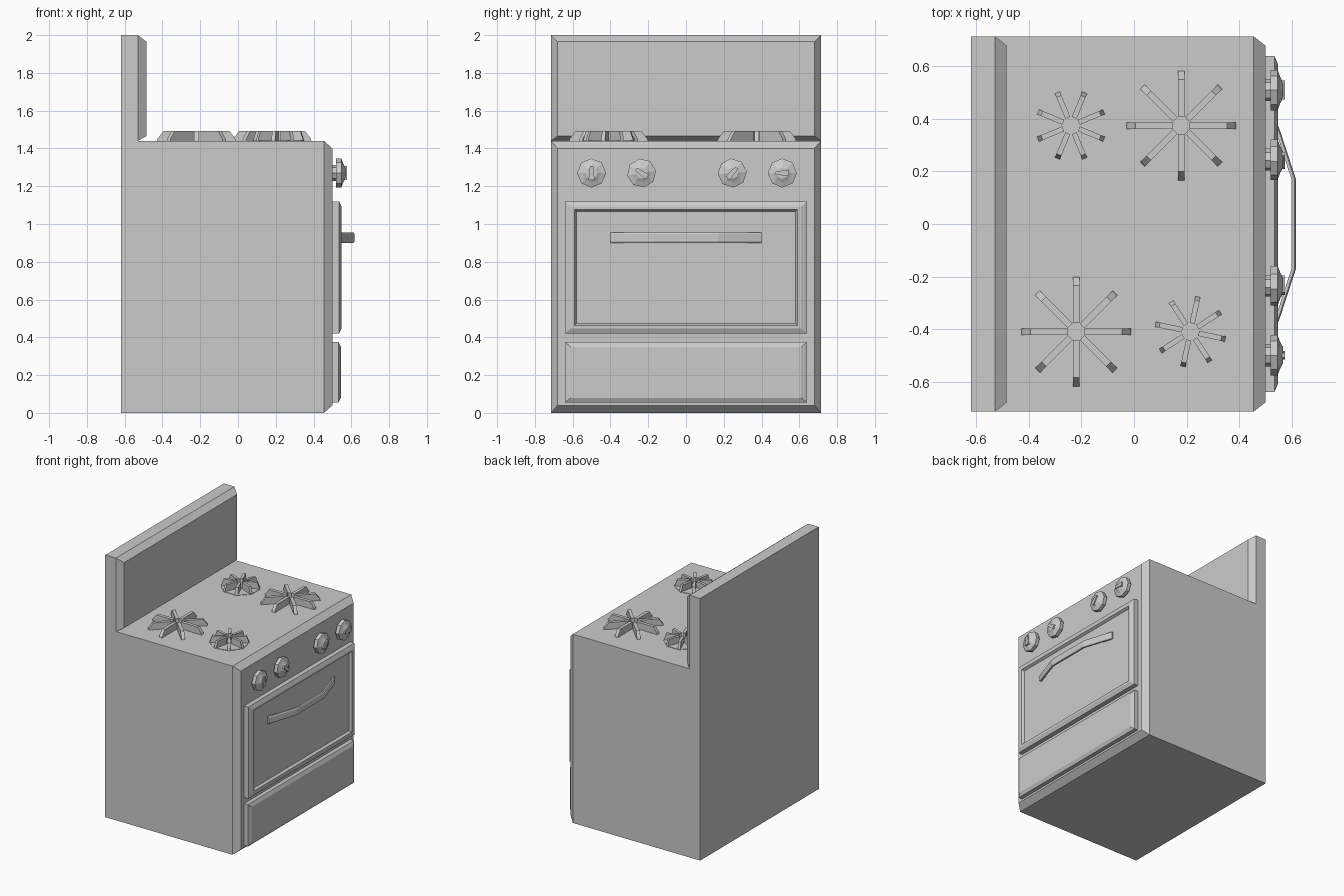
import bpy, bmesh
from math import sin, cos, pi, radians
from mathutils import Matrix, Vector

if "Cube" in bpy.data.objects:
    bpy.data.objects.remove(bpy.data.objects["Cube"])


def finish(name, bm, matrix=None):
    if matrix:
        bm.transform(matrix)
    bmesh.ops.recalc_face_normals(bm, faces=bm.faces[:])
    me = bpy.data.meshes.new(name)
    bm.to_mesh(me)
    bm.free()
    ob = bpy.data.objects.new(name, me)
    bpy.context.collection.objects.link(ob)
    return ob


def skin(name, loops, matrix=None):
    """Join equal-sized point loops with quads and cap both ends."""
    bm = bmesh.new()
    rings = [[bm.verts.new(p) for p in loop] for loop in loops]
    n = len(rings[0])
    for a, b in zip(rings, rings[1:]):
        for i in range(n):
            j = (i + 1) % n
            bm.faces.new((a[i], a[j], b[j], b[i]))
    bm.faces.new(rings[0])
    bm.faces.new(rings[-1])
    return finish(name, bm, matrix)


def panel(name, steps):
    """Stack of rectangles along x: (x, half width, bottom, top)."""
    return skin(name, [[(x, -w, z0), (x, w, z0), (x, w, z1), (x, -w, z1)]
                       for x, w, z0, z1 in steps])


def octagon(r, z):
    return [(r * cos(i * pi / 4), r * sin(i * pi / 4), z) for i in range(8)]


TOP = 1.44

# Cabinet and backsplash with chamfered fronts
panel("oven_body", [(-0.62, 0.715, 0, TOP), (0.455, 0.715, 0, TOP), (0.50, 0.68, 0.04, 1.40)])
panel("backsplash", [(-0.62, 0.715, TOP, 2.0), (-0.53, 0.715, TOP, 2.0),
                     (-0.485, 0.68, 1.465, 1.965)])

# Oven door with recessed panel, and lower drawer
panel("oven_door", [(0.49, 0.64, 0.42, 1.12), (0.535, 0.64, 0.42, 1.12),
                    (0.548, 0.61, 0.447, 1.093), (0.548, 0.59, 0.463, 1.077),
                    (0.53, 0.58, 0.473, 1.067)])
panel("drawer", [(0.49, 0.64, 0.055, 0.375), (0.532, 0.64, 0.055, 0.375),
                 (0.545, 0.61, 0.08, 0.35)])

# Bowed door handle
path = [(0.535, -0.40), (0.555, -0.345), (0.612, -0.17),
        (0.612, 0.17), (0.555, 0.345), (0.535, 0.40)]
skin("door_handle", [[(x - 0.012, y, 0.90), (x, y, 0.90), (x + 0.005, y, 0.908),
                      (x + 0.005, y, 0.947), (x, y, 0.955), (x - 0.012, y, 0.955)]
                     for x, y in path])

# Control knobs: local z points out of the front, local y is up
face_out = Matrix(((0, 0, 1, 0), (1, 0, 0, 0), (0, 1, 0, 0), (0, 0, 0, 1)))
profile = [(0.042, -0.01), (0.042, 0.02), (0.077, 0.02), (0.077, 0.047),
           (0.05, 0.057), (0.03, 0.068)]
for k, (y, turn) in enumerate([(-0.50, 0), (-0.235, 55), (0.245, -40), (0.51, 90)]):
    m = Matrix.Translation((0.50, y, 1.27)) @ face_out @ Matrix.Rotation(radians(turn), 4, 'Z')
    skin(f"knob_{k + 1}", [octagon(r, z) for r, z in profile], m)
    skin(f"knob_pointer_{k + 1}",
         [[(-0.016, -0.036, z), (0.016, -0.036, z), (0.009, 0.036, z), (-0.009, 0.036, z)]
          for z in (0.05, 0.076)], m)


# Burner grates: eight radial fins with sloping outer ends
def burner(name, x, y, r, phase, slope, w):
    h = 0.052
    bm = bmesh.new()
    for i in range(8):
        rot = Matrix.Rotation(radians(phase) + i * pi / 4, 3, 'Z')
        outline = [(0.032, -0.005), (r, -0.005), (r - 0.005, 0.012), (r - slope, h), (0.032, h)]
        sides = [[bm.verts.new(rot @ Vector((a, s * w / 2, b))) for a, b in outline]
                 for s in (-1, 1)]
        for s in sides:
            bm.faces.new(s)
        for a in range(5):
            b = (a + 1) % 5
            bm.faces.new((sides[0][a], sides[0][b], sides[1][b], sides[1][a]))
    return finish(name, bm, Matrix.Translation((x, y, TOP)))


burner("large_burner_right", 0.18, 0.375, 0.21, 0, 0.035, 0.025)
burner("large_burner_left", -0.22, -0.41, 0.21, 0, 0.035, 0.025)
for side, x, y, phase in (("right", -0.24, 0.375, 22.5), ("left", 0.215, -0.41, -12)):
    burner(f"small_burner_{side}", x, y, 0.138, phase, 0.018, 0.02)
    # Shallow drip pan under the small grate
    skin(f"drip_pan_{side}", [octagon(0.141, -0.005), octagon(0.141, 0.003)],
         Matrix.Translation((x, y, TOP)) @ Matrix.Rotation(radians(phase), 4, 'Z'))
